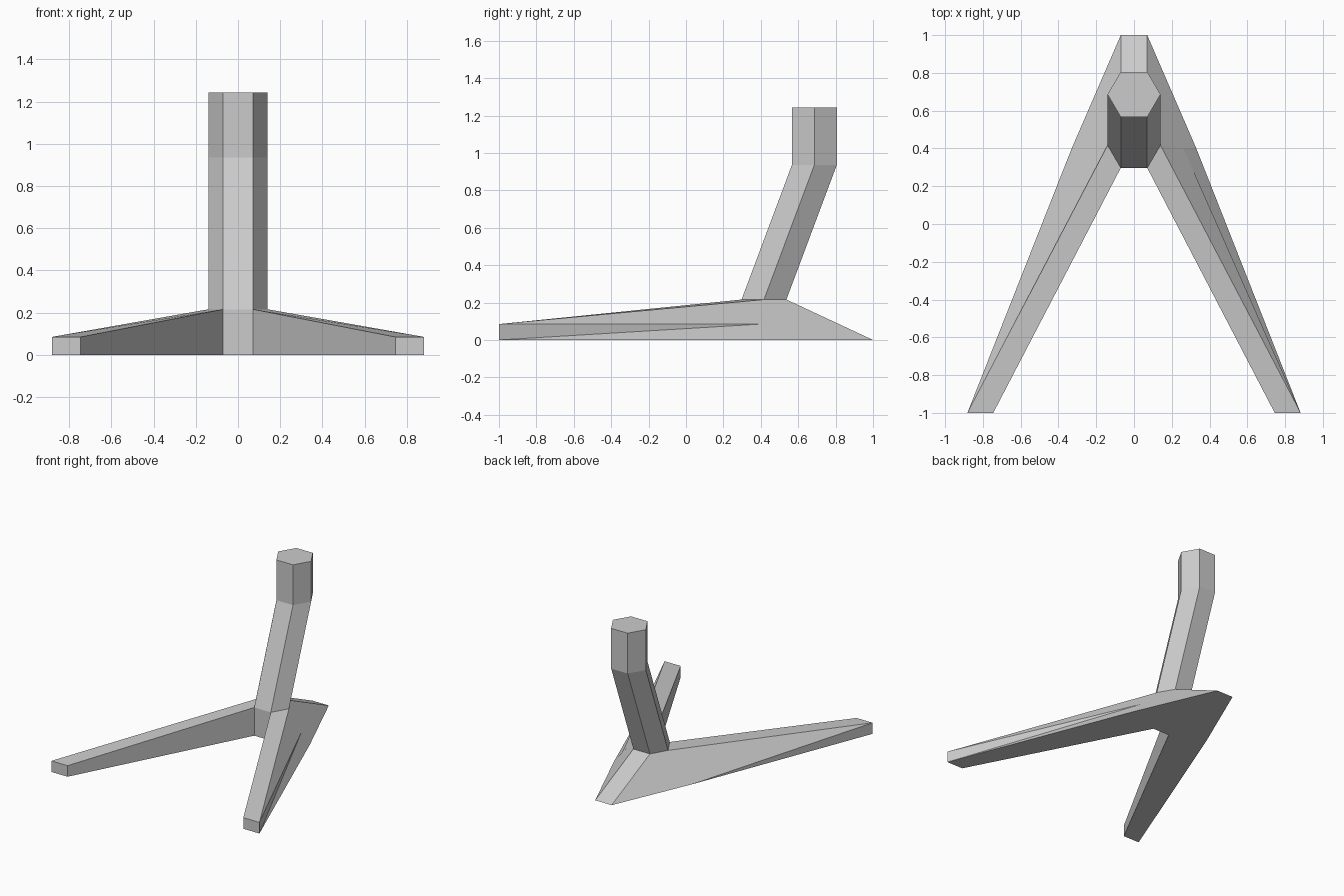
import bpy, bmesh

cube = bpy.data.objects.get("Cube")
if cube:
    bpy.data.objects.remove(cube, do_unlink=True)

grey = bpy.data.materials.new("plain_grey")
grey.use_nodes = True
COLOUR = (0.6, 0.6, 0.6, 1)
grey.diffuse_color = COLOUR
grey.node_tree.nodes["Principled BSDF"].inputs["Base Color"].default_value = COLOUR

BASE_TOP, FOOT_TOP, BEND, TOP = 0.216, 0.085, 0.935, 1.244


def build(name, faces):
    """Make a flat-shaded object from faces given as lists of points."""
    bm = bmesh.new()
    for pts in faces:
        bm.faces.new([bm.verts.new(p) for p in pts])
    bmesh.ops.remove_doubles(bm, verts=bm.verts, dist=0.001)
    bmesh.ops.recalc_face_normals(bm, faces=bm.faces)
    mesh = bpy.data.meshes.new(name)
    bm.to_mesh(mesh)
    bm.free()
    mesh.materials.append(grey)
    obj = bpy.data.objects.new(name, mesh)
    bpy.context.collection.objects.link(obj)
    return obj


def hexagon(y, z):
    """Column cross-section centred on y."""
    return [(0.07, y - 0.12, z), (0.14, y, z), (0.07, y + 0.12, z),
            (-0.07, y + 0.12, z), (-0.14, y, z), (-0.07, y - 0.12, z)]


# Column: hexagonal, leaning back and then upright
rings = [hexagon(0.417, BASE_TOP), hexagon(0.686, BEND), hexagon(0.686, TOP)]
column_faces = [rings[-1]]
for low, high in zip(rings, rings[1:]):
    for i in range(6):
        j = (i + 1) % 6
        column_faces.append([low[i], low[j], high[j], high[i]])
build("column", column_faces)


# Base: two splayed legs meeting under the column, with a sloping heel
def leg(s):
    front, side, back = [(s * x, y, z) for x, y, z in rings[0][:3]]
    crotch = (front[0], front[1], 0)
    heel = (s * 0.07, 1, 0)
    hip = (s * 0.33, 0.4, 0)
    inner_top, outer_top = (s * 0.745, -1, FOOT_TOP), (s * 0.882, -1, FOOT_TOP)
    inner, outer = (s * 0.745, -1, 0), (s * 0.882, -1, 0)
    faces = [[front, side, outer_top, inner_top],
             [front, inner_top, inner, crotch],
             [inner_top, outer_top, outer, inner]]
    if s < 0:
        faces += [[side, outer_top, hip, heel, back], [outer_top, outer, hip]]
    else:
        # This flank is notched inward along the leg
        notch = (0.262, 0.4, FOOT_TOP)
        faces += [[side, outer_top, notch], [outer_top, outer, notch],
                  [outer, hip, notch], [notch, hip, heel, back, side]]
    return faces, [crotch, inner, outer, hip, heel], back


left_faces, left_sole, left_back = leg(1)
right_faces, right_sole, right_back = leg(-1)
sole = left_sole + right_sole[::-1]
heel_slope = [left_back, right_back, right_sole[-1], left_sole[-1]]
front_panel = [left_sole[0], right_sole[0], rings[0][5], rings[0][0]]
build("splayed_base", left_faces + right_faces + [sole, heel_slope, front_panel])
